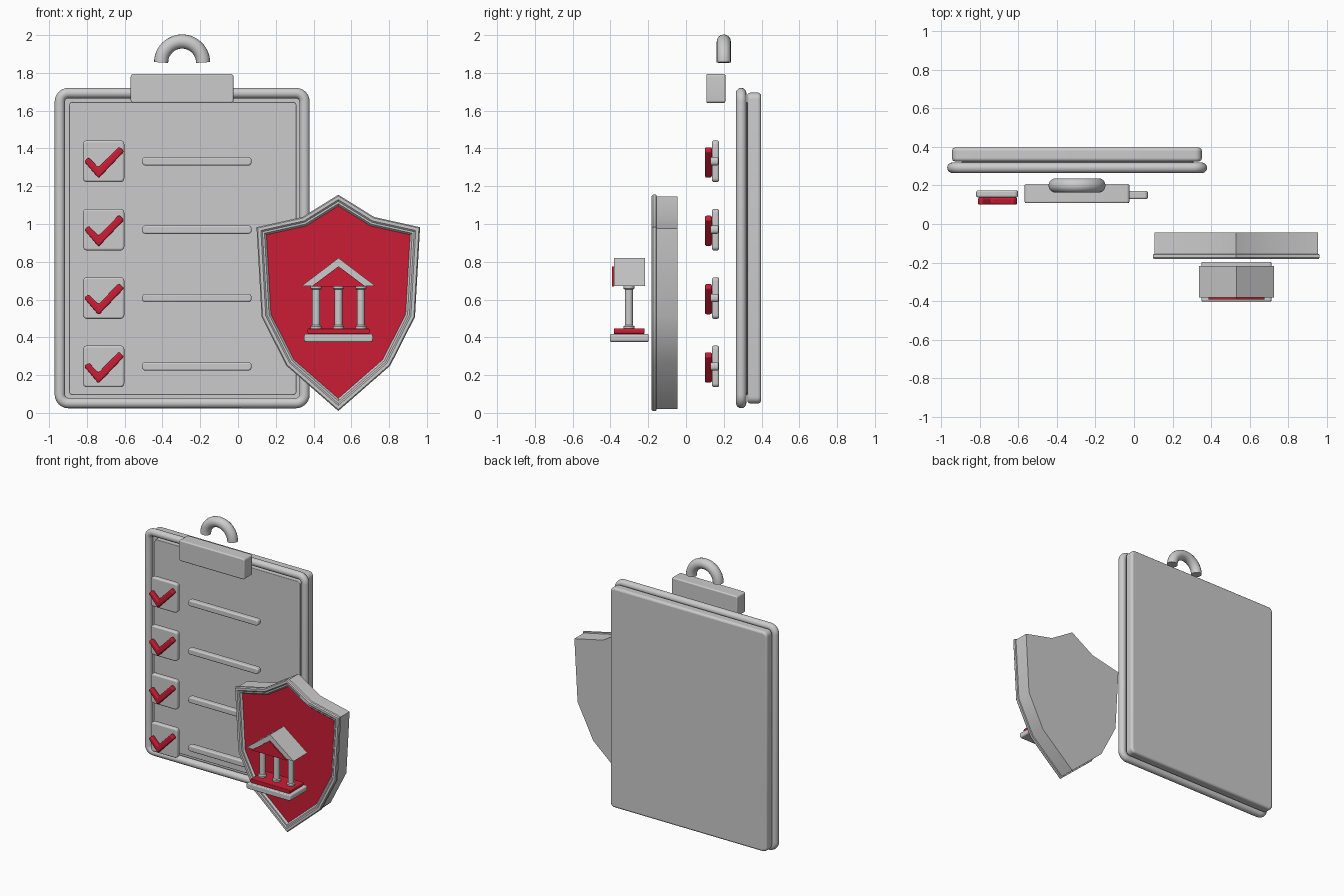
import bpy, bmesh, math
from mathutils import Vector

if "Cube" in bpy.data.objects:
    bpy.data.objects.remove(bpy.data.objects["Cube"])

red = bpy.data.materials.new("red")
red.diffuse_color = (0.6, 0.012, 0.035, 1)
red.use_nodes = True
red.node_tree.nodes["Principled BSDF"].inputs["Base Color"].default_value = red.diffuse_color


def finish(name, bm, mat=None, bevel=0.0, segs=3):
    bmesh.ops.recalc_face_normals(bm, faces=bm.faces)
    me = bpy.data.meshes.new(name)
    bm.to_mesh(me)
    bm.free()
    ob = bpy.data.objects.new(name, me)
    bpy.context.collection.objects.link(ob)
    if mat:
        me.materials.append(mat)
    if bevel:
        m = ob.modifiers.new("bevel", 'BEVEL')
        m.width, m.segments = bevel, segs
        m.limit_method, m.angle_limit = 'ANGLE', math.radians(30)
        m.use_clamp_overlap = False
    bpy.ops.object.select_all(action='DESELECT')
    ob.select_set(True)
    bpy.context.view_layer.objects.active = ob
    bpy.ops.object.shade_smooth_by_angle(angle=math.radians(32))
    return ob


def loft(name, rings, mat=None, caps=True, bevel=0.0):
    """Skin a list of equal length 3D rings."""
    bm = bmesh.new()
    vs = [[bm.verts.new(p) for p in r] for r in rings]
    n = len(rings[0])
    for a, b in zip(vs, vs[1:]):
        for i in range(n):
            j = (i + 1) % n
            bm.faces.new((a[i], a[j], b[j], b[i]))
    if caps:
        bm.faces.new(vs[0])
        bm.faces.new(vs[-1])
    return finish(name, bm, mat, bevel)


def prism(name, outline, y0, y1, mat=None, bevel=0.0):
    return loft(name, [[(x, y, z) for x, z in outline] for y in (y0, y1)], mat, True, bevel)


def round_rect(x0, x1, z0, z1, r, n=6):
    pts = []
    for k, (cx, cz) in enumerate(((x1 - r, z1 - r), (x0 + r, z1 - r),
                                  (x0 + r, z0 + r), (x1 - r, z0 + r))):
        for i in range(n + 1):
            a = math.pi / 2 * (k + i / n)
            pts.append((cx + r * math.cos(a), cz + r * math.sin(a)))
    return pts


def slab(name, x0, x1, y0, y1, z0, z1, r=0.02, bevel=0.01, mat=None):
    return prism(name, round_rect(x0, x1, z0, z1, r), y0, y1, mat, bevel)


def tube(name, pts, y, radius, cyclic):
    cu = bpy.data.curves.new(name, 'CURVE')
    cu.dimensions = '3D'
    cu.bevel_depth, cu.bevel_resolution, cu.use_fill_caps = radius, 6, True
    sp = cu.splines.new('POLY')
    sp.points.add(len(pts) - 1)
    for p, (x, z) in zip(sp.points, pts):
        p.co = (x, y, z, 1)
    sp.use_cyclic_u = cyclic
    ob = bpy.data.objects.new(name, cu)
    bpy.context.collection.objects.link(ob)
    bpy.ops.object.select_all(action='DESELECT')
    ob.select_set(True)
    bpy.context.view_layer.objects.active = ob
    bpy.ops.object.convert(target='MESH')
    bpy.ops.object.shade_smooth_by_angle(angle=math.radians(40))


def inset(poly, d):
    """Mitred inward offset of a clockwise outline."""
    out, n = [], len(poly)
    for i in range(n):
        p, a, b = (Vector(poly[k % n]) for k in (i, i - 1, i + 1))
        u, v = (p - a).normalized(), (b - p).normalized()
        n1, n2 = Vector((u.y, -u.x)), Vector((v.y, -v.x))
        q = p + (n1 + n2) * d / (1 + n1.dot(n2))
        out.append((q.x, q.y))
    return out


# clipboard: backing board, wire rim, paper
slab("backing_board", -0.945, 0.352, 0.325, 0.397, 0.05, 1.695, 0.035, 0.015)
tube("board_rim", round_rect(-0.943, 0.352, 0.052, 1.693, 0.045), 0.292, 0.0275, True)
slab("paper", -0.895, 0.31, 0.29, 0.325, 0.095, 1.645, 0.02, 0.004)

# clip and its hanging loop
slab("clip", -0.568, -0.024, 0.108, 0.208, 1.64, 1.795, 0.015, 0.008)
arc = [(-0.296 + 0.111 * math.cos(math.pi * i / 24), 1.855 + 0.111 * math.sin(math.pi * i / 24))
       for i in range(25)]
tube("clip_loop", arc, 0.2, 0.0375, False)

# four checklist rows
tick = [(-0.105, 0.0), (-0.08, 0.02), (-0.029, -0.033), (0.08, 0.078), (0.107, 0.052), (-0.028, -0.09)]
for i in range(4):
    z = 1.332 - 0.362 * i
    slab(f"checkbox_{i + 1}", -0.82, -0.602, 0.138, 0.175, z - 0.11, z + 0.11, 0.02, 0.01)
    prism(f"check_mark_{i + 1}", [(x - 0.71, z + h) for x, h in tick], 0.1, 0.137, red, 0.009)
    slab(f"text_line_{i + 1}", -0.508, 0.072, 0.13, 0.172, z - 0.022, z + 0.022, 0.018, 0.008)

# shield: mirrored outline, body, profiled rim, red face
half = [(0.0, 1.155), (0.19, 1.037), (0.433, 0.983), (0.406, 0.508), (0.275, 0.25), (0.0, 0.01)]
shield = [(0.531 + x, z) for x, z in half] + [(0.531 - x, z) for x, z in half[-2:0:-1]]
prism("shield_body", inset(shield, 0.008), -0.045, -0.158)
profile = [(0.01, -0.155), (0.0, -0.158), (0.0, -0.175), (0.006, -0.183), (0.022, -0.183),
           (0.03, -0.176), (0.04, -0.176), (0.055, -0.157)]
loft("shield_rim", [[(x, y, z) for x, z in inset(shield, d)] for d, y in profile], None, False)
prism("shield_face", inset(shield, 0.05), -0.15, -0.163, red)

# temple emblem: base, step, columns, roof
cx = 0.532
slab("temple_base", cx - 0.182, cx + 0.182, -0.402, -0.198, 0.376, 0.418, 0.012, 0.006)
slab("temple_step", cx - 0.165, cx + 0.165, -0.382, -0.22, 0.418, 0.447, 0.01, 0.004, red)
col = [(0.029, 0.445), (0.029, 0.458), (0.021, 0.464), (0.021, 0.652), (0.029, 0.658), (0.029, 0.674)]
for i in (-1, 0, 1):
    loft(f"temple_column_{i + 2}",
         [[(cx + 0.118 * i + r * math.cos(math.tau * k / 20), -0.302 + r * math.sin(math.tau * k / 20), z)
           for k in range(20)] for r, z in col])
prism("temple_roof", [(cx - 0.195, 0.672), (cx, 0.82), (cx + 0.195, 0.672)], -0.382, -0.217)
prism("temple_gable", [(cx - 0.145, 0.668), (cx, 0.776), (cx + 0.145, 0.668)], -0.392, -0.38, red)
